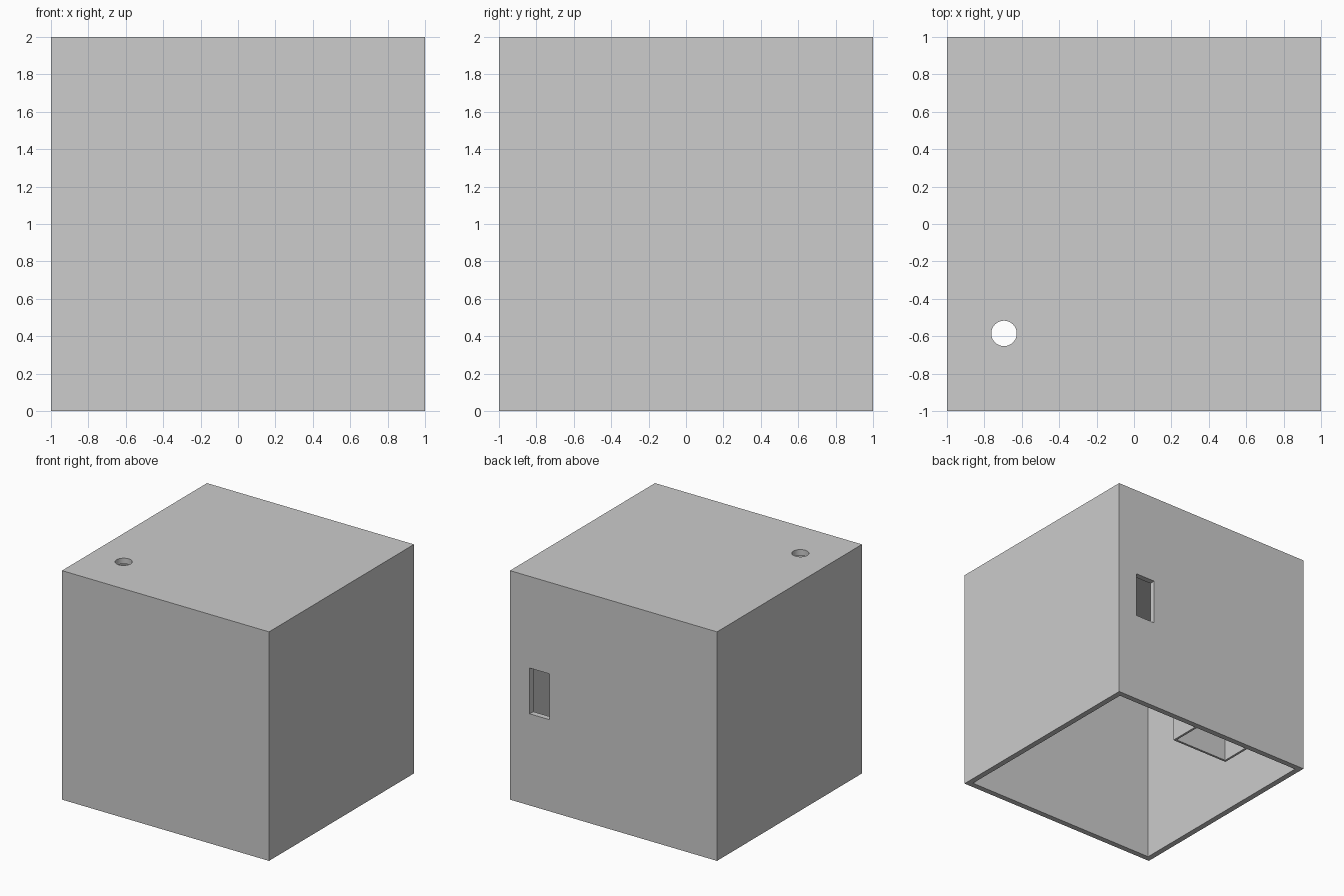
import bpy
import bmesh
from mathutils import Vector

old = bpy.data.objects.get("Cube")
if old:
    bpy.data.objects.remove(old, do_unlink=True)

grey = bpy.data.materials.new("light_grey")
grey.use_nodes = True
grey.diffuse_color = (0.604, 0.604, 0.604, 1)
grey.node_tree.nodes["Principled BSDF"].inputs["Base Color"].default_value = grey.diffuse_color


def finish(name, bm):
    mesh = bpy.data.meshes.new(name)
    bm.to_mesh(mesh)
    bm.free()
    mesh.materials.append(grey)
    obj = bpy.data.objects.new(name, mesh)
    bpy.context.collection.objects.link(obj)
    return obj


def box(name, low, high):
    low, high = Vector(low), Vector(high)
    bm = bmesh.new()
    bmesh.ops.create_cube(bm, size=1)
    bmesh.ops.scale(bm, vec=high - low, verts=bm.verts)
    bmesh.ops.translate(bm, vec=(low + high) / 2, verts=bm.verts)
    return finish(name, bm)


def cylinder(name, centre, radius, depth):
    bm = bmesh.new()
    bmesh.ops.create_cone(bm, cap_ends=True, segments=48, radius1=radius,
                          radius2=radius, depth=depth)
    bmesh.ops.translate(bm, vec=centre, verts=bm.verts)
    return finish(name, bm)


def cut(target, cutters):
    for cutter in cutters:
        cutter.hide_render = True
        mod = target.modifiers.new("cut", "BOOLEAN")
        mod.operation = "DIFFERENCE"
        mod.solver = "EXACT"
        mod.object = cutter
    # Bake the cuts, then drop the cutters
    graph = bpy.context.evaluated_depsgraph_get()
    result = bpy.data.meshes.new_from_object(target.evaluated_get(graph))
    target.modifiers.clear()
    target.data = result
    for cutter in cutters:
        bpy.data.objects.remove(cutter, do_unlink=True)


wall = 0.05
inner = 1 - wall

# Housing: hollow cube, open below, with a round top hole and a slot in the back
housing = box("housing", (-1, -1, 0), (1, 1, 2))
cut(housing, [
    box("cavity_cutter", (-inner, -inner, -0.5), (inner, inner, 2 - wall)),
    cylinder("top_hole_cutter", (-0.695, -0.585, 2), 0.068, 0.4),
    box("back_slot_cutter", (0.62, 0.8, 0.8), (0.81, 1.2, 1.2)),
])

# Pocket: thin-walled compartment against the inside of the back wall
thin = 0.02
x1, x2, y1, top = -0.43, 0.135, 0.67, 0.5
pocket = box("inner_pocket", (x1, y1, 0), (x2, inner, top))
cut(pocket, [box("pocket_cutter", (x1 + thin, y1 + thin, -0.5),
                 (x2 - thin, 1.2, top - thin))])

# Smooth only the bore of the round hole
bpy.ops.object.select_all(action="DESELECT")
housing.select_set(True)
bpy.context.view_layer.objects.active = housing
bpy.ops.object.shade_smooth_by_angle()
